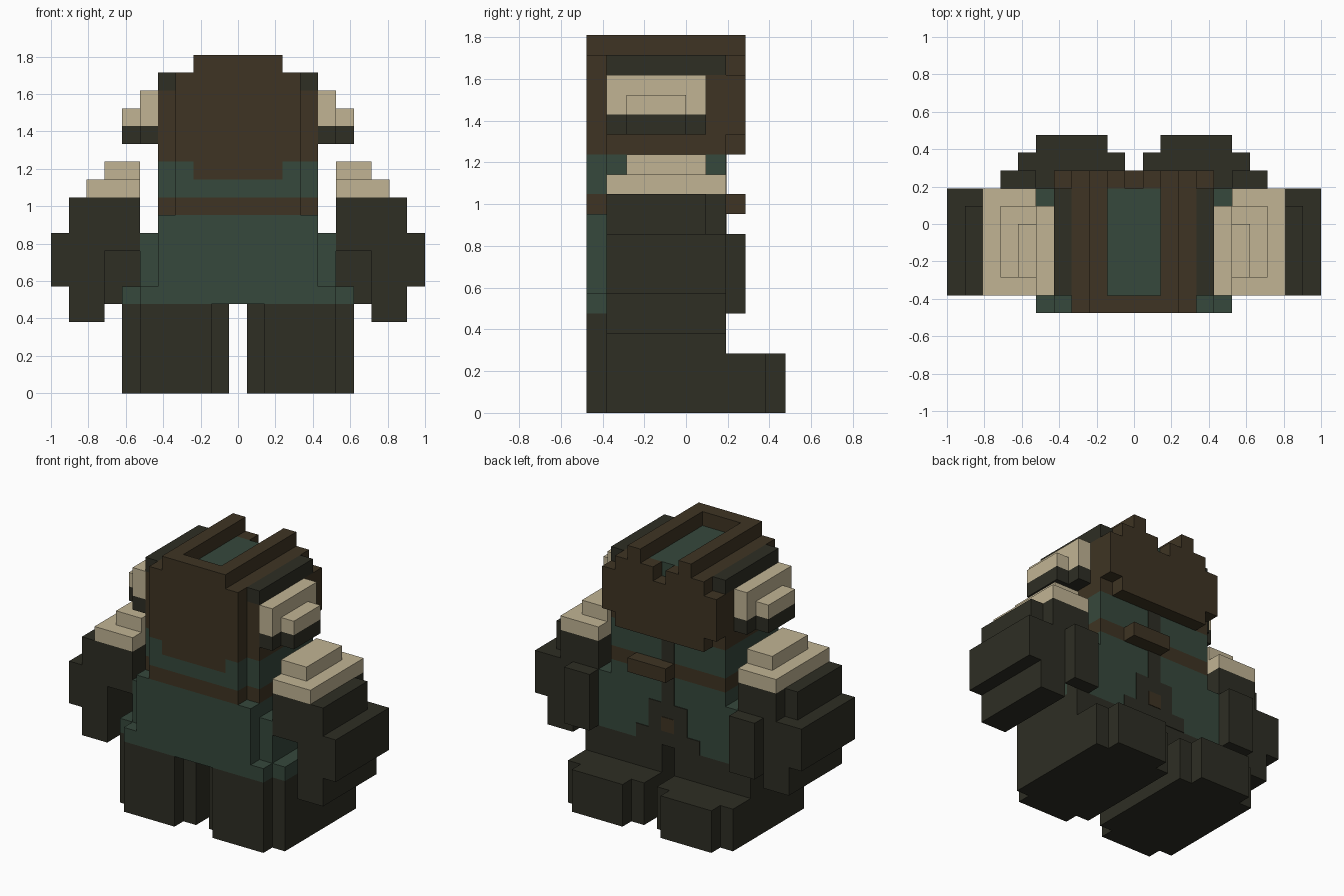
import bpy, bmesh

cube = bpy.data.objects.get("Cube")
if cube:
    bpy.data.objects.remove(cube)

U = 2 / 21  # size of one block


def material(name, srgb):
    lin = [((c / 255 + 0.055) / 1.055) ** 2.4 for c in srgb] + [1.0]
    m = bpy.data.materials.new(name)
    m.use_nodes = True
    m.diffuse_color = lin
    bsdf = next(n for n in m.node_tree.nodes if n.type == 'BSDF_PRINCIPLED')
    bsdf.inputs["Base Color"].default_value = lin
    bsdf.inputs["Roughness"].default_value = 0.9
    return m


BROWN = material("brown leather", (62, 52, 35))
DARK = material("dark cloth", (46, 46, 36))
GREEN = material("green cloth", (54, 72, 60))
CREAM = material("cream", (193, 180, 148))


def part(name, mat, boxes, side=1):
    """One object from boxes (x0, x1, y0, y1, z0, z1) in block units."""
    bm = bmesh.new()
    for x0, x1, y0, y1, z0, z1 in boxes:
        vs = bmesh.ops.create_cube(bm, size=1)["verts"]
        for v in vs:
            v.co.x = side * (x1 if v.co.x > 0 else x0) * U
            v.co.y = (y1 if v.co.y > 0 else y0) * U
            v.co.z = (z1 if v.co.z > 0 else z0) * U
    bmesh.ops.recalc_face_normals(bm, faces=bm.faces)
    me = bpy.data.meshes.new(name)
    bm.to_mesh(me)
    bm.free()
    me.materials.append(mat)
    ob = bpy.data.objects.new(name, me)
    bpy.context.collection.objects.link(ob)
    return ob


def pair(name, mat, boxes):
    part("left_" + name, mat, boxes, 1)
    part("right_" + name, mat, boxes, -1)


# Head: hood shell, stepped face and open crest on top
part("hood", BROWN, [
    (-4.5, 4.5, -4, 2, 13, 17),
    (-3.5, 3.5, -5, -4, 13, 18),
    (-2.5, 2.5, -5, -4, 12, 13),
    (-2.5, 2.5, -5, -4, 18, 19)])
part("face", BROWN, [
    (-4.5, 4.5, 2, 3, 14, 17),
    (-3.5, 3.5, 2, 3, 13, 14)])
pair("brow", BROWN, [(0.5, 3.5, 2, 3, 17, 18)])
pair("crest_rail", BROWN, [(1.5, 2.5, -4, 3, 18, 19), (1.5, 3.5, -4, 2, 17, 18)])
part("crest_floor", GREEN, [(-1.5, 1.5, -4, 2, 17, 18)])
pair("hood_trim", DARK, [(3.5, 4.5, -4, 2, 17, 18)])

# Ears
pair("ear", CREAM, [(4.5, 5.5, -4, 1, 15, 17), (5.5, 6.5, -3, 0, 15, 16)])
pair("ear_base", DARK, [(4.5, 5.5, -4, 1, 14, 15), (5.5, 6.5, -3, 0, 14, 15)])

# Torso
part("chest", GREEN, [(-4.5, 4.5, -4, 2, 11, 13), (-3.5, 3.5, -5, -4, 11, 12)])
pair("collar", GREEN, [(2.5, 3.5, -5, -4, 12, 13)])
part("belt", BROWN, [(-4.5, 4.5, -4, 2, 10, 11), (-3.5, 3.5, -5, -4, 10, 11)])
part("belt_clasp", BROWN, [(-0.5, 2.5, 2, 3, 10, 11)])
part("coat", GREEN, [(-4.5, 4.5, -5, 2, 6, 10), (-5.5, 5.5, -5, 2, 5, 6)])
pair("coat_hip", GREEN, [(4.5, 5.5, -4, 2, 6, 9), (5.5, 6.5, -4, 1, 5, 6)])
pair("trouser_top", DARK, [(5.5, 6.5, 1, 2, 5, 6)])

# Front seam, stepped opening and small buckle as thin plates
part("front_seam", DARK, [(-0.5, 0.5, 2, 2.05, 8, 10), (-0.5, 0.5, 2, 2.05, 11, 13)])
part("coat_opening", DARK, [
    (-1.5, 1.5, 2, 2.05, 6, 8), (-2.5, 2.5, 2, 2.05, 5, 6)])
part("buckle", BROWN, [(-0.5, 0.5, 2, 2.09, 6, 7)])

# Arms
pair("shoulder", CREAM, [(5.5, 8.5, -4, 2, 11, 12), (5.5, 7.5, -3, 1, 12, 13)])
pair("arm", DARK, [
    (5.5, 8.5, -4, 2, 9, 11),
    (8.5, 9.5, -4, 1, 9, 11),
    (5.5, 10.5, -4, 2, 8, 9),
    (7.5, 10.5, -4, 2, 6, 8),
    (7.5, 9.5, -4, 2, 4, 6)])
pair("hand", DARK, [(5.5, 7.5, 2, 3, 5, 9)])

# Legs and feet
pair("leg", DARK, [(0.5, 6.5, -4, 2, 0, 5), (1.5, 5.5, -5, -4, 0, 5)])
pair("foot", DARK, [(0.5, 6.5, 2, 4, 0, 3), (1.5, 5.5, 4, 5, 0, 3)])
